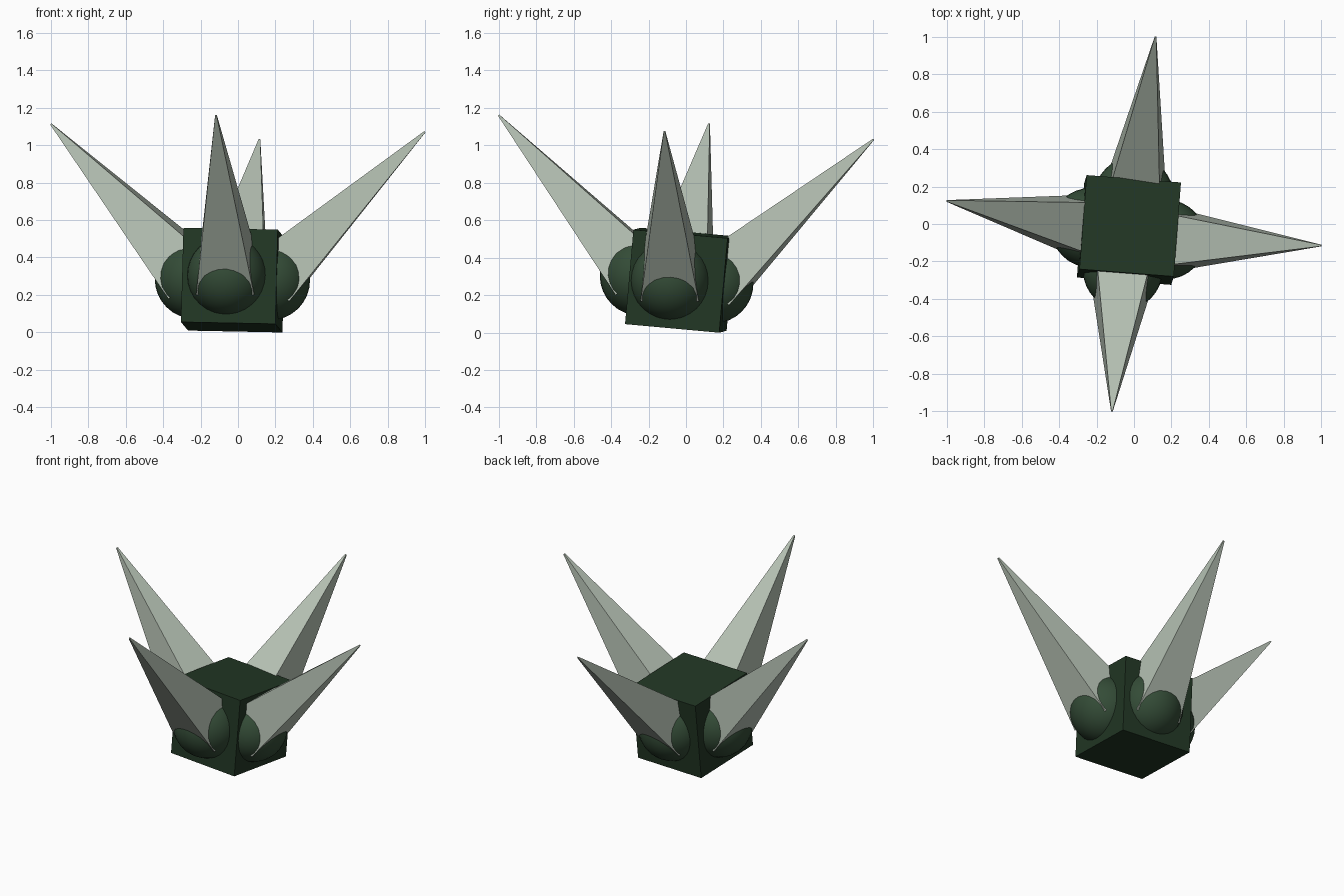
import bpy
import math
from mathutils import Matrix, Vector

if "Cube" in bpy.data.objects:
    bpy.data.objects.remove(bpy.data.objects["Cube"])


def material(name, color):
    m = bpy.data.materials.new(name)
    m.diffuse_color = (*color, 1)
    m.use_nodes = True
    m.node_tree.nodes["Principled BSDF"].inputs["Base Color"].default_value = m.diffuse_color
    return m


DARK = material("dark_green", (0.016, 0.038, 0.018))
GREEN = material("moss_green", (0.034, 0.072, 0.038))
PALE = material("pale_grey_green", (0.47, 0.54, 0.46))


def finish(name, mat):
    ob = bpy.context.object
    ob.name = name
    ob.data.materials.append(mat)
    return ob


# Slightly tilted cube body
ex = Vector((0.995, -0.078, -0.02)).normalized()
ey = Vector((0.07, 0.99, -0.09))
ey = (ey - ex * ey.dot(ex)).normalized()
ez = ex.cross(ey)
bpy.ops.mesh.primitive_cube_add(size=0.506)
body = finish("body", DARK)
rot = Matrix((ex, ey, ez)).transposed().to_4x4()
body.matrix_world = Matrix.Translation((-0.027, -0.032, 0.279)) @ rot

# Each side: ball centre and spike tip
SIDES = {
    "front": ((-0.06, -0.247, 0.303), (-0.118, -1.0, 1.16)),
    "right": ((0.172, -0.083, 0.278), (1.0, -0.115, 1.073)),
    "back": ((0.0, 0.147, 0.262), (0.115, 1.0, 1.03)),
    "left": ((-0.232, -0.02, 0.285), (-1.0, 0.123, 1.113)),
}

for side, (ball, tip) in SIDES.items():
    ball, tip = Vector(ball), Vector(tip)

    # Round socket on the body
    bpy.ops.mesh.primitive_uv_sphere_add(segments=32, ring_count=16,
                                         radius=0.213, location=ball)
    finish(side + "_socket", GREEN)
    bpy.ops.object.shade_smooth()

    # Four-sided spike rising outward from the socket centre
    axis = tip - ball
    z = axis.normalized()
    x = Vector((0, 0, 1)).cross(z).normalized()
    y = z.cross(x)
    bpy.ops.mesh.primitive_cone_add(vertices=4, radius1=0.22, radius2=0.006,
                                    depth=axis.length)
    spike = finish(side + "_spike", PALE)
    turn = Matrix((x, y, z)).transposed().to_4x4()
    spike.matrix_world = (Matrix.Translation((ball + tip) / 2) @ turn
                          @ Matrix.Rotation(math.radians(45), 4, 'Z'))
